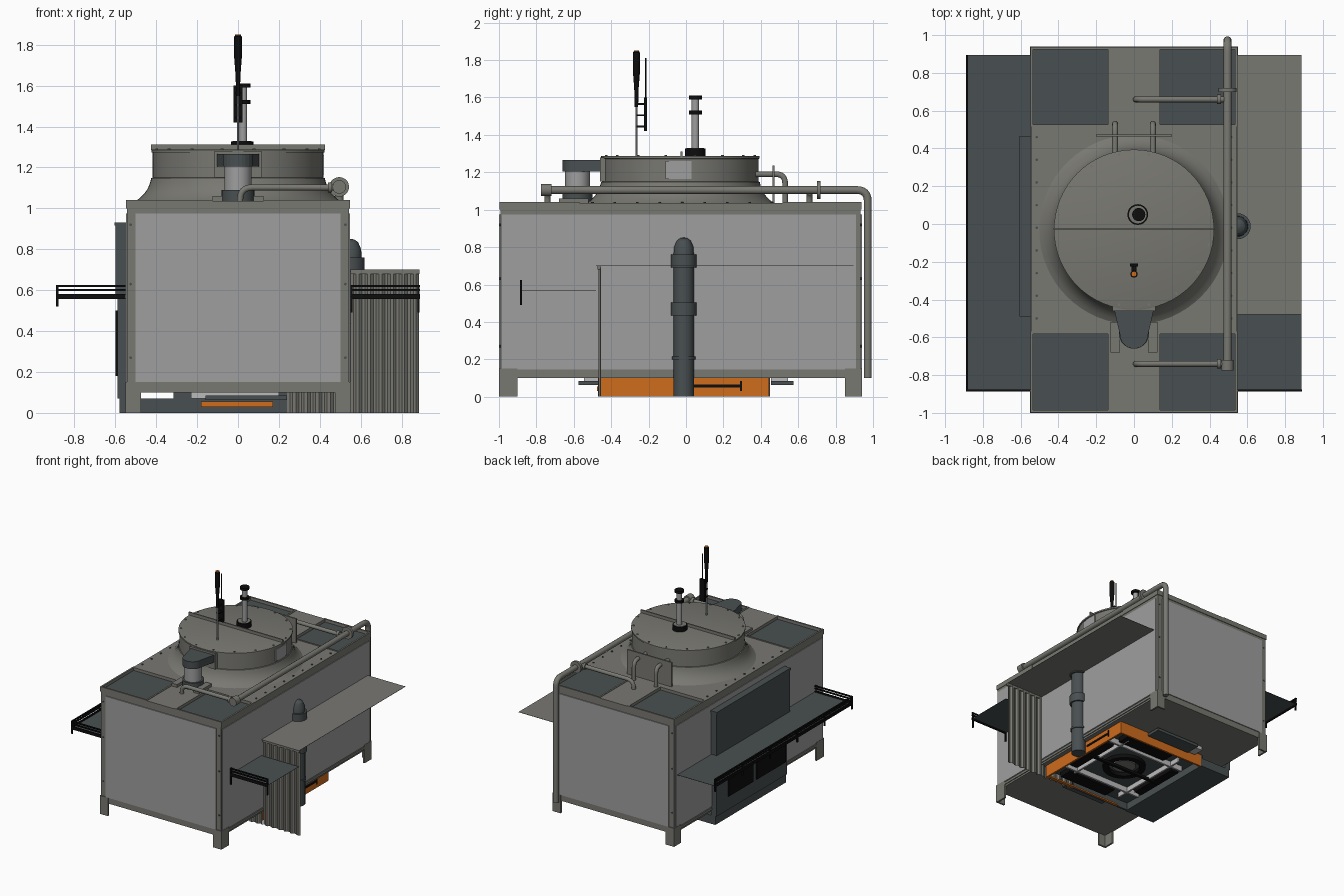
import bpy, bmesh, math
from mathutils import Vector

if "Cube" in bpy.data.objects:
    bpy.data.objects.remove(bpy.data.objects["Cube"], do_unlink=True)


def material(name, r, g, b):
    m = bpy.data.materials.new(name)
    m.use_nodes = True
    m.diffuse_color = (r, g, b, 1)
    m.node_tree.nodes["Principled BSDF"].inputs["Base Color"].default_value = (r, g, b, 1)
    return m


GREY = material("warm grey", .19, .188, .168)
PANEL = material("light panel grey", .345, .345, .345)
DARK = material("slate grey", .066, .078, .082)
ORANGE = material("orange", .62, .15, .012)
BLACK = material("black", .004, .004, .004)
METAL = material("pale metal", .5, .5, .5)


def finish(name, bm, mat, smooth=False):
    bmesh.ops.recalc_face_normals(bm, faces=bm.faces)
    me = bpy.data.meshes.new(name)
    bm.to_mesh(me)
    bm.free()
    me.materials.append(mat)
    ob = bpy.data.objects.new(name, me)
    bpy.context.collection.objects.link(ob)
    if smooth:
        bpy.ops.object.select_all(action="DESELECT")
        ob.select_set(True)
        bpy.context.view_layer.objects.active = ob
        bpy.ops.object.shade_smooth_by_angle()
    return ob


def box(name, x, y, z, mat):
    bm = bmesh.new()
    bmesh.ops.create_cube(bm, size=1)
    for v in bm.verts:
        v.co = [lo + (hi - lo) * (c + .5) for c, (lo, hi) in zip(v.co, (x, y, z))]
    return finish(name, bm, mat)


def cyl(name, a, b, r, mat, sides=20):
    a, b = Vector(a), Vector(b)
    bm = bmesh.new()
    bmesh.ops.create_cone(bm, cap_ends=True, segments=sides, radius1=r, radius2=r, depth=(b - a).length)
    q = (b - a).to_track_quat("Z", "Y").to_matrix().to_4x4()
    q.translation = (a + b) / 2
    bm.transform(q)
    return finish(name, bm, mat, True)


def lathe(name, profile, centre, mat, steps=48):
    bm = bmesh.new()
    vs = [bm.verts.new((r, 0, z)) for r, z in profile]
    es = [bm.edges.new(p) for p in zip(vs, vs[1:])]
    bmesh.ops.spin(bm, geom=vs + es, cent=(0, 0, 0), axis=(0, 0, 1), angle=math.tau, steps=steps)
    bmesh.ops.remove_doubles(bm, verts=bm.verts, dist=1e-4)
    bmesh.ops.translate(bm, verts=bm.verts, vec=(*centre, 0))
    return finish(name, bm, mat, True)


def tube(name, pts, r, mat, bend=.06):
    pts = [Vector(p) for p in pts]
    path = [pts[0]]
    for a, p, b in zip(pts, pts[1:], pts[2:]):
        s, e = p + (a - p).normalized() * bend, p + (b - p).normalized() * bend
        path += [s * (1 - t)**2 + p * 2 * t * (1 - t) + e * t * t for t in (i / 6 for i in range(7))]
    path.append(pts[-1])
    cu = bpy.data.curves.new(name, "CURVE")
    cu.dimensions, cu.bevel_depth, cu.bevel_resolution, cu.use_fill_caps = "3D", r, 3, True
    sp = cu.splines.new("POLY")
    sp.points.add(len(path) - 1)
    for q, p in zip(sp.points, path):
        q.co = (*p, 1)
    cu.materials.append(mat)
    ob = bpy.data.objects.new(name, cu)
    bpy.context.collection.objects.link(ob)
    bpy.ops.object.select_all(action="DESELECT")
    ob.select_set(True)
    bpy.context.view_layer.objects.active = ob
    bpy.ops.object.convert(target="MESH")


def prism(name, outline, z, mat):
    bm = bmesh.new()
    f = bm.faces.new([bm.verts.new((x, y, z[0])) for x, y in outline])
    up = bmesh.ops.extrude_face_region(bm, geom=[f])["geom"]
    bmesh.ops.translate(bm, verts=[v for v in up if isinstance(v, bmesh.types.BMVert)], vec=(0, 0, z[1] - z[0]))
    return finish(name, bm, mat)


# Main housing, wall panels and legs
box("housing", (-.543, .543), (-.993, .933), (.1, 1.01), GREY)
for y0, y1, tag in ((-1, -.992, "front"), (.932, .94, "back")):
    box(tag + "_panel", (-.5, .5), (y0, y1), (.15, .975), PANEL)
for s, tag in ((-1, "right"), (1, "left")):
    box(tag + "_panel", sorted((s * .542, s * .548)), (-.985, .91), (.145, .975), PANEL)
    box(tag + "_sill", sorted((s * .54, s * .55)), (-.95, .85), (.115, .135), GREY)
    for y0, y1 in ((-1, -.9), (.85, .94)):
        box(tag + "_leg_side", sorted((s * .535, s * .55)), (y0, y1), (0, .15), GREY)
        outer = (y0, y0 + .015) if y0 < 0 else (y1 - .015, y1)
        box(tag + "_leg_face", sorted((s * .475, s * .55)), outer, (0, .15), GREY)
    for z in (.27, .63, .92):
        for y, d in ((-.993, -.004), (.933, .004)):
            cyl("panel_bolt", (s * .525, y - d, z), (s * .525, y + d, z), .007, DARK, 8)

# Roof deck with four sunken hatches framed by rims
box("roof_deck", (-.546, .546), (-.571, .516), (1, 1.036), GREY)
for y0, y1 in ((-.998, -.57), (.515, .938)):
    box("roof_walkway", (-.125, .125), (y0, y1), (1, 1.036), GREY)
    for sx in (-1, 1):
        x0, x1 = sorted((sx * .125, sx * .548))
        box("roof_hatch", (x0 + .01, x1 - .01), (y0 + .01, y1 - .01), (1.005, 1.016), DARK)
        for xr in ((x0, x0 + .013), (x1 - .013, x1)):
            box("hatch_rim", xr, (y0, y1), (1, 1.04), GREY)
        for yr in ((y0, y0 + .013), (y1 - .013, y1)):
            box("hatch_rim", (x0, x1), yr, (1, 1.04), GREY)
for sx in (-1, 1):
    for i in range(9):
        y = -.5 + i * .12
        cyl("roof_bolt", (sx * .515, y, 1.03), (sx * .515, y, 1.042), .007, DARK, 8)

# Round drum, lid and lid beam
C = (0, -.03)
lathe("drum", [(.505, 1.034), (.48, 1.05), (.46, 1.07), (.442, 1.095), (.43, 1.125), (.424, 1.148), (.418, 1.15),
               (.418, 1.272), (.424, 1.274), (.424, 1.286), (.418, 1.288), (0, 1.288)], C, GREY, 64)
box("lid_beam", (-.425, .425), (-.03, -.02), (1.285, 1.312), GREY)
for i in range(16):
    a = math.tau * (i + .5) / 16
    x, y = .405 * math.cos(a), C[1] + .405 * math.sin(a)
    cyl("lid_bolt", (x, y, 1.285), (x, y, 1.293), .007, GREY, 8)
box("drum_nameplate", (.413, .421), (-.11, .03), (1.165, 1.26), PANEL)

# Drive motor in front of the drum
box("motor_mount", (-.115, .115), (-.46, -.4), (1.15, 1.28), GREY)
arc = [(.075 * math.cos(a), -.585 - .075 * math.sin(a)) for a in (math.pi * i / 12 for i in range(13))]
prism("belt_cover", [(-.11, -.43), (.11, -.43)] + arc, (1.205, 1.265), DARK)
cyl("motor", (0, -.58, 1.08), (0, -.58, 1.21), .066, PANEL, 28)
cyl("motor_foot", (0, -.58, 1.03), (0, -.58, 1.09), .08, DARK, 28)
for x in (-.1, .1):
    box("motor_bracket", (x - .025, x + .025), (-.68, -.52), (1.03, 1.06), GREY)

# Gas pipe with branches and valve
tube("main_pipe", [(.495, -.77, 1.105), (.495, .972, 1.105), (.495, .972, .1)], .022, GREY)
for y in (-.74, .66):
    tube("branch_pipe", [(.495, y, 1.102), (.01, y, 1.102), (.01, y, 1.03)], .016, GREY)
    cyl("branch_collar", (.44, y, 1.102), (.46, y, 1.102), .025, GREY)
cyl("valve", (.495, -.775, 1.105), (.495, -.72, 1.105), .033, GREY)
cyl("pipe_clamp", (.495, .7, 1.105), (.495, .72, 1.105), .048, GREY)

# Rear vent pipes and their support plate
for x in (-.1, .1):
    tube("vent_pipe", [(x, .36, 1.19), (x, .53, 1.19), (x, .53, 1.03)], .016, GREY, .05)
box("vent_plate", (-.2, .2), (.462, .474), (1.03, 1.235), GREY)

# Dark exhaust stack on the side
lathe("exhaust_stack", [(0, 0), (.055, 0), (.055, .2), (.062, .2), (.062, .215), (.055, .215), (.055, .435),
                        (.068, .435), (.068, .505), (.055, .505), (.055, .69), (.068, .69), (.068, .76), (.054, .76),
                        (.052, .8), (.037, .835), (.018, .848), (0, .851)], (.55, -.012), DARK, 28)

# Side platforms, made of thin sheet, with handrails
box("upper_platform", (.548, .888), (-.48, .895), (.699, .701), GREY)
box("low_platform", (.548, .888), (-.88, -.48), (.569, .571), DARK)
box("long_platform", (-.888, -.548), (-.88, .895), (.569, .571), DARK)
for z in (.57, .6, .62):
    r = .012 if z < .58 else .005
    box("long_rail", (-.89, -.878), (-.885, .895), (z - r, z + r), BLACK)
    for s in (-1, 1):
        box("front_rail", sorted((s * .55, s * .89)), (-.888, -.877), (z - r, z + r), BLACK)
for i in range(6):
    y = -.88 + i * .353
    box("rail_post", (-.89, -.878), (y - .005, y + .005), (.52, .625), BLACK)
for x in (.555, .883):
    box("rail_post", (x - .005, x + .005), (-.888, -.877), (.49, .625), BLACK)


# Corrugated screen walls
def corrugated(name, x0, x1, z0, z1):
    n = round((x1 - x0) / .014)
    bm = bmesh.new()
    rows = [[bm.verts.new((x0 + (x1 - x0) * i / n, -.457 - .012 * (i // 2 % 2), z)) for i in range(n + 1)]
            for z in (z0, z1)]
    for i in range(n):
        bm.faces.new((rows[0][i], rows[0][i + 1], rows[1][i + 1], rows[1][i]))
    ob = finish(name, bm, GREY)
    ob.modifiers.new("thickness", "SOLIDIFY").thickness = .003


corrugated("screen_wall", .55, .885, 0, .69)
corrugated("screen_skirt", .24, .55, 0, .1)
box("screen_top_strip", (.55, .888), (-.472, -.456), (.68, .701), GREY)

# Dark cabinets on the right side
box("upper_cabinet", (-.6, -.54), (-.485, .46), (.575, .93), DARK)
box("lower_cabinet", (-.59, -.54), (-.46, .45), (.07, .565), DARK)
box("cabinet_lid", (-.605, -.54), (-.49, .465), (.915, .932), DARK)
for y0, y1 in ((-.44, -.06), (-.02, .3)):
    box("cabinet_grille", (-.598, -.589), (y0, y1), (.18, .5), BLACK)
box("floor_cabinet", (-.58, -.3), (-.46, .45), (0, .07), DARK)

# Orange burner tray under the housing
box("tray_left_wall", (.49, .505), (-.455, .445), (0, .1), ORANGE)
box("tray_back_wall", (-.3, .5), (.43, .445), (0, .1), ORANGE)
box("tray_right_wall", (-.315, -.3), (-.455, .445), (0, .1), DARK)
box("tray_front_wall", (-.3, .24), (-.455, -.44), (0, .1), DARK)
box("tray_front_bumper", (-.18, .17), (-.475, -.455), (.03, .055), ORANGE)
box("tray_front_lip", (-.2, .49), (-.455, -.43), (-0, .012), ORANGE)
box("tray_slot", (.503, .51), (.04, .3), (.05, .066), BLACK)
box("tray_slot_end", (.503, .51), (.29, .3), (.03, .085), BLACK)
box("tray_floor", (-.3, .495), (-.44, .435), (.06, .075), DARK)
lathe("burner_ring", [(.12, .06), (.12, .03), (.165, .03), (.165, .06)], (.1, 0), BLACK)
lathe("burner_plate", [(0, .045), (.09, .045), (.09, .06)], (.1, 0), GREY)
for s in (-1, 1):
    box("tray_cross_rail", (-.26, .46), (s * .26 - .008, s * .26 + .008), (.015, .06), METAL)
    box("tray_long_rail", (.1 + s * .25 - .007, .1 + s * .25 + .007), (-.36, .36), (.02, .06), METAL)
    box("tray_radiator", (-.05, .4), (s * .35 - .055, s * .35 + .055), (.02, .06), BLACK)
    box("tray_heater", sorted((.1 + s * .29, .1 + s * .36)), (-.22, .22), (.02, .06), BLACK)
    box("end_duct", (-.23, .2), (s * .5 - .045, s * .5 + .045), (.07, .1), METAL)
    box("end_duct_frame", (-.16, .24), (s * .515 - .06, s * .515 + .06), (.062, .085), DARK)
box("tray_brace", (-.25, .45), (-.012, .012), (.01, .03), BLACK)

# Signal mast and lid post
cyl("mast_stem", (0, -.265, 1.28), (0, -.265, 1.57), .006, PANEL, 10)
lathe("mast_grip", [(0, 1.55), (.009, 1.55), (.012, 1.65), (.019, 1.74), (.019, 1.84), (.012, 1.848), (0, 1.848)],
      (0, -.265), BLACK, 16)
cyl("mast_cap", (0, -.265, 1.84), (0, -.265, 1.851), .014, ORANGE, 12)
box("mast_control", (-.022, .022), (-.225, -.208), (1.42, 1.6), BLACK)
for z in (1.44, 1.5, 1.56):
    box("mast_clip", (-.012, .012), (-.265, -.21), (z, z + .01), BLACK)
cyl("mast_antenna", (0, -.215, 1.6), (0, -.215, 1.81), .003, BLACK, 6)
cyl("post_base", (.02, .05, 1.285), (.02, .05, 1.328), .055, BLACK)
cyl("post_base_inlay", (.02, .05, 1.326), (.02, .05, 1.33), .047, GREY)
cyl("post_rod", (.025, .05, 1.33), (.025, .05, 1.6), .02, PANEL)
for z in (1.51, 1.59):
    cyl("post_disc", (.025, .05, z), (.025, .05, z + .02), .035, BLACK)
